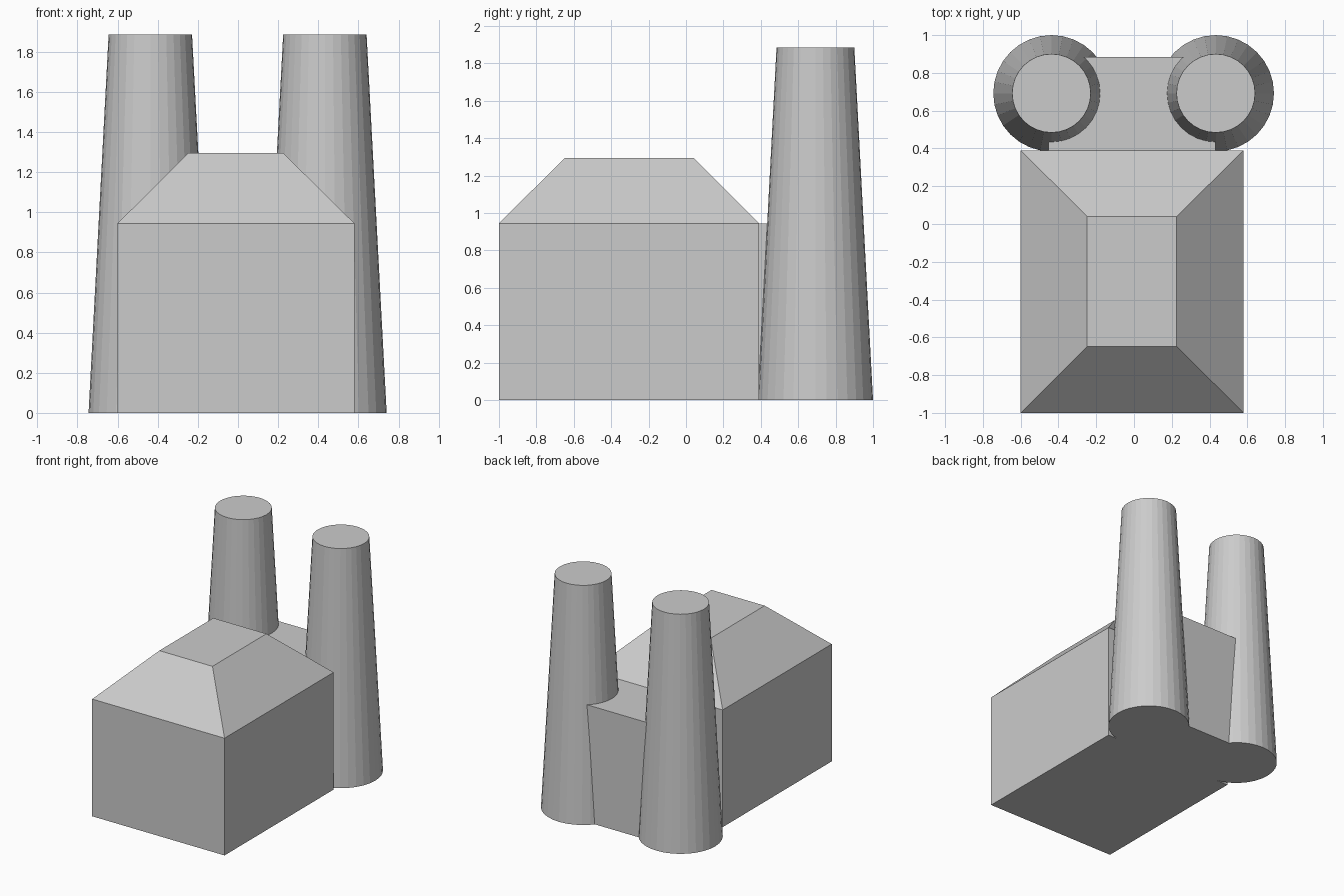
import bpy
import bmesh

cube = bpy.data.objects.get("Cube")
if cube:
    bpy.data.objects.remove(cube, do_unlink=True)

grey = bpy.data.materials.new("plain_grey")
grey.use_nodes = True
colour = (0.6, 0.6, 0.6, 1)
grey.diffuse_color = colour
grey.node_tree.nodes["Principled BSDF"].inputs["Base Color"].default_value = colour


def finish(name, bm):
    bmesh.ops.recalc_face_normals(bm, faces=bm.faces)
    mesh = bpy.data.meshes.new(name)
    bm.to_mesh(mesh)
    bm.free()
    mesh.materials.append(grey)
    obj = bpy.data.objects.new(name, mesh)
    bpy.context.collection.objects.link(obj)
    return obj


def stacked_block(name, levels):
    """Join rectangles (x0, x1, y0, y1, z) from bottom to top, capped at both ends."""
    bm = bmesh.new()
    rings = []
    for x0, x1, y0, y1, z in levels:
        corners = ((x0, y0), (x1, y0), (x1, y1), (x0, y1))
        rings.append([bm.verts.new((x, y, z)) for x, y in corners])
    for low, high in zip(rings, rings[1:]):
        for i in range(4):
            j = (i + 1) % 4
            bm.faces.new((low[i], low[j], high[j], high[i]))
    bm.faces.new(rings[0])
    bm.faces.new(rings[-1])
    return finish(name, bm)


def chimney(name, x, y, height, r_base, r_top):
    bm = bmesh.new()
    bmesh.ops.create_cone(bm, cap_ends=True, segments=32,
                          radius1=r_base, radius2=r_top, depth=height)
    bmesh.ops.translate(bm, verts=bm.verts, vec=(x, y, height / 2))
    return finish(name, bm)


# Main hall with its flat-topped hipped roof
EAVES = 0.945
stacked_block("main_hall", [
    (-0.6, 0.58, -1, 0.39, 0),
    (-0.6, 0.58, -1, 0.39, EAVES),
    (-0.248, 0.226, -0.648, 0.04, 1.295),
])

# Flat-roofed annex between the chimneys
stacked_block("rear_annex", [
    (-0.452, 0.432, 0.39, 0.885, 0),
    (-0.452, 0.432, 0.39, 0.885, EAVES),
])

# Tapered chimneys
for side, x in (("right", -0.437), ("left", 0.433)):
    chimney(side + "_chimney", x, 0.692, 1.885, 0.308, 0.208)
